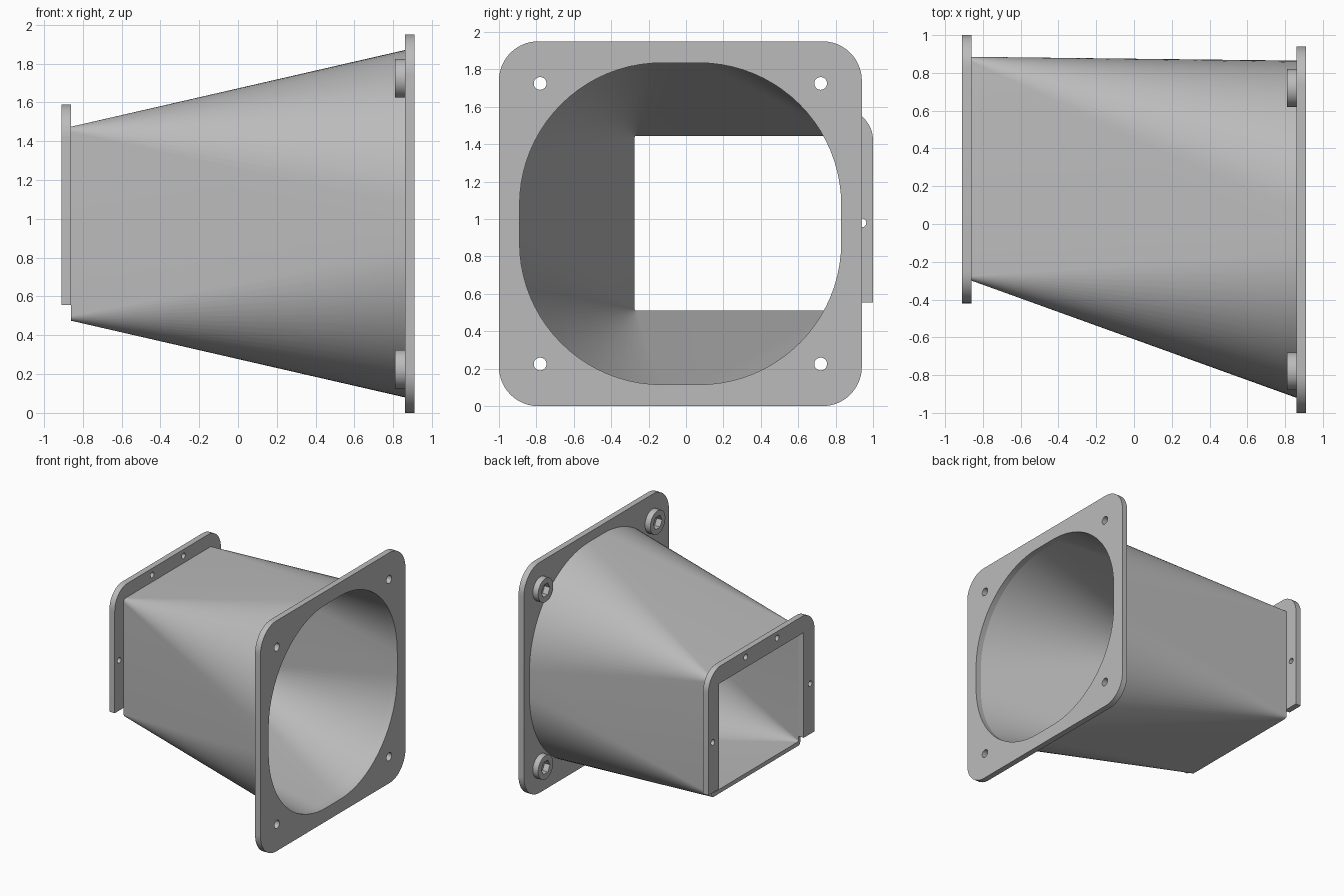
import bpy, bmesh
from math import sin, cos, pi, radians

cube = bpy.data.objects.get("Cube")
if cube:
    bpy.data.objects.remove(cube, do_unlink=True)

grey = bpy.data.materials.new("plain grey")
grey.use_nodes = True
tone = (0.5, 0.5, 0.5, 1)
grey.diffuse_color = tone
grey.node_tree.nodes["Principled BSDF"].inputs["Base Color"].default_value = tone


def arc(y, z, r, start, sweep, steps):
    """Points of an arc in the (y, z) plane."""
    angles = [start + sweep * i / steps for i in range(steps + 1)]
    return [(y + r * cos(a), z + r * sin(a)) for a in angles]


def circle(y, z, r, sides=32):
    return arc(y, z, r, 0, 2 * pi, sides)[:-1]


def rounded_rect(y0, y1, z0, z1, r, steps=20):
    corners = [(y1 - r, z1 - r), (y0 + r, z1 - r), (y0 + r, z0 + r), (y1 - r, z0 + r)]
    return [p for i, (y, z) in enumerate(corners)
            for p in arc(y, z, r, i * pi / 2, pi / 2, steps)]


def finish(bm, name):
    bmesh.ops.recalc_face_normals(bm, faces=bm.faces)
    mesh = bpy.data.meshes.new(name)
    bm.to_mesh(mesh)
    bm.free()
    mesh.materials.append(grey)
    ob = bpy.data.objects.new(name, mesh)
    bpy.context.collection.objects.link(ob)
    bpy.ops.object.select_all(action="DESELECT")
    ob.select_set(True)
    bpy.context.view_layer.objects.active = ob
    bpy.ops.object.shade_smooth_by_angle(angle=radians(30))
    return ob


def plate(name, x0, x1, outline, holes):
    """Flat plate with holes, extruded along x."""
    bm = bmesh.new()
    edges = []
    for loop in [outline] + holes:
        vs = [bm.verts.new((x0, y, z)) for y, z in loop]
        edges += [bm.edges.new((v, vs[i - 1])) for i, v in enumerate(vs)]
    bmesh.ops.triangle_fill(bm, edges=edges, use_beauty=True, normal=(1, 0, 0))
    ext = bmesh.ops.extrude_face_region(bm, geom=bm.faces[:], use_keep_orig=True)
    moved = [g for g in ext["geom"] if isinstance(g, bmesh.types.BMVert)]
    bmesh.ops.translate(bm, verts=moved, vec=(x1 - x0, 0, 0))
    return finish(bm, name)


X_BACK, X_SMALL, X_BIG, X_FRONT = -0.91, -0.86, 0.86, 0.91
bolts = [(y, z) for y in (-0.78, 0.72) for z in (0.225, 1.725)]
big_opening = rounded_rect(-0.89, 0.83, 0.115, 1.835, 0.76)

# Large mounting plate with round opening and four bolt holes
plate("large_mounting_plate", X_BIG, X_FRONT,
      rounded_rect(-1, 0.94, 0, 1.95, 0.21),
      [big_opening] + [circle(y, z, 0.034) for y, z in bolts])

# Bosses with hexagonal nut pockets
for i, (y, z) in enumerate(bolts):
    plate(f"nut_boss_{i + 1}", 0.81, X_BIG, circle(y, z, 0.1, 48), [circle(y, z, 0.058, 6)])

# Arch-shaped flange, open at the bottom
r = 0.17
arch = [(1, 0.555)] + arc(1 - r, 1.59 - r, r, 0, pi / 2, 12)
arch += arc(-0.42 + r, 1.59 - r, r, pi / 2, pi / 2, 12)
arch += [(-0.42, 0.555), (-0.275, 0.555), (-0.275, 1.445), (0.86, 1.445), (0.86, 0.555)]
screws = [(0.94, 0.98), (-0.36, 0.98), (0.5, 1.535), (0.08, 1.535)]
plate("small_flange", X_BACK, X_SMALL, arch, [circle(y, z, 0.024, 20) for y, z in screws])

# Thin-walled duct blending a rectangle into a nearly round opening
bm = bmesh.new()
sections = [
    (X_SMALL, rounded_rect(-0.3, 0.885, 0.475, 1.475, 0.025)),
    (X_BIG, rounded_rect(-0.92, 0.865, 0.08, 1.87, 0.79)),
    (X_BIG, big_opening),
    (X_SMALL, rounded_rect(-0.275, 0.86, 0.51, 1.445, 0.01)),
]
rings = [[bm.verts.new((x, y, z)) for y, z in loop] for x, loop in sections]
for k, ring in enumerate(rings):
    nxt = rings[(k + 1) % len(rings)]
    for i in range(len(ring)):
        bm.faces.new((ring[i - 1], ring[i], nxt[i], nxt[i - 1]))
finish(bm, "transition_duct")
